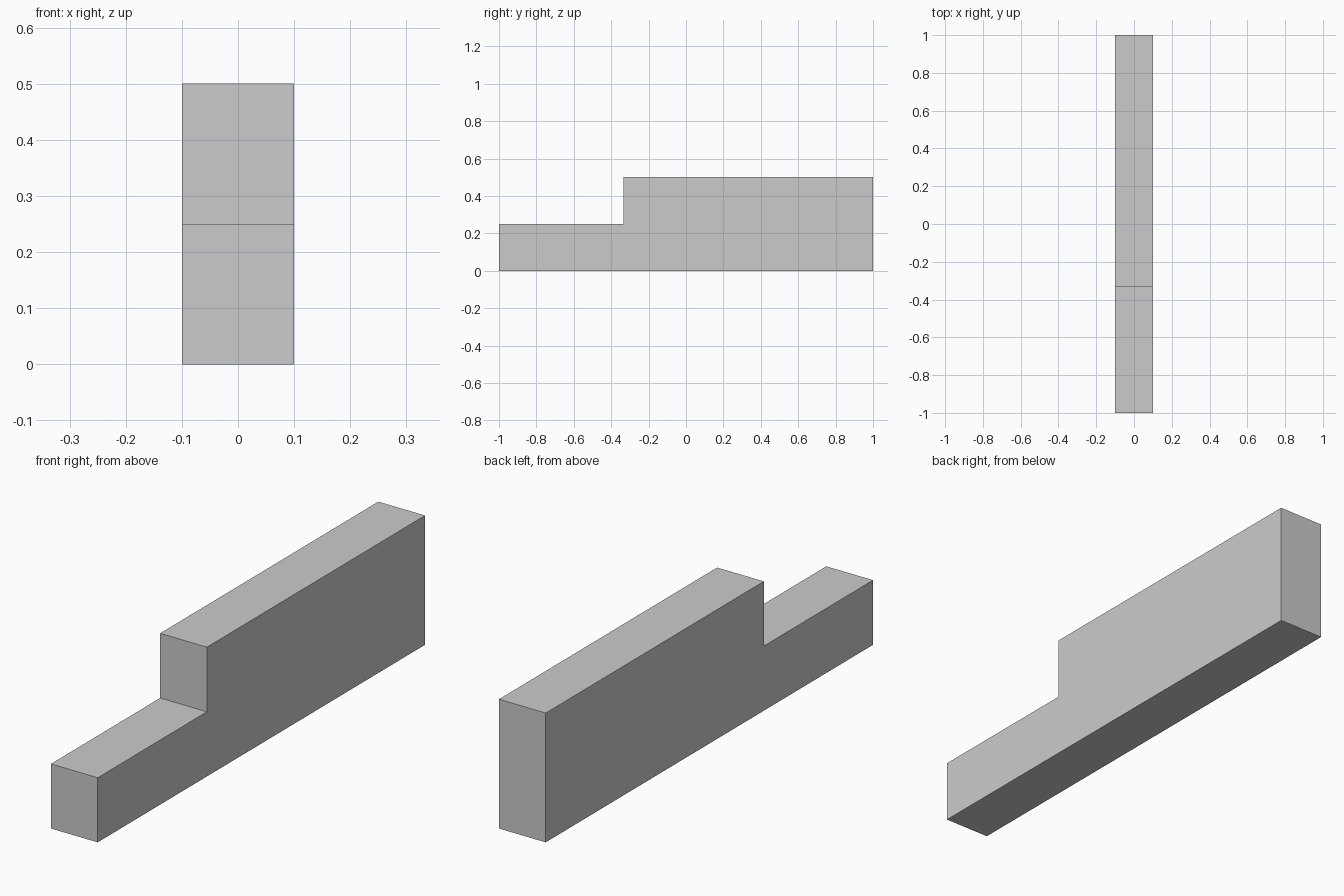
import bpy
import bmesh

if "Cube" in bpy.data.objects:
    bpy.data.objects.remove(bpy.data.objects["Cube"])

WIDTH = 0.2
STEP_Y = -0.333

# Side profile (y, z) of the stepped block
profile = [(-1, 0), (1, 0), (1, 0.5), (STEP_Y, 0.5), (STEP_Y, 0.25), (-1, 0.25)]

# Stepped block: extrude the profile across its width
bm = bmesh.new()
side = bm.faces.new([bm.verts.new((-WIDTH / 2, y, z)) for y, z in profile])
extruded = bmesh.ops.extrude_face_region(bm, geom=[side], use_keep_orig=True)
new_verts = [v for v in extruded["geom"] if isinstance(v, bmesh.types.BMVert)]
bmesh.ops.translate(bm, verts=new_verts, vec=(WIDTH, 0, 0))
bmesh.ops.recalc_face_normals(bm, faces=bm.faces)

mesh = bpy.data.meshes.new("stepped_block")
bm.to_mesh(mesh)
bm.free()
bpy.context.collection.objects.link(bpy.data.objects.new("stepped_block", mesh))
